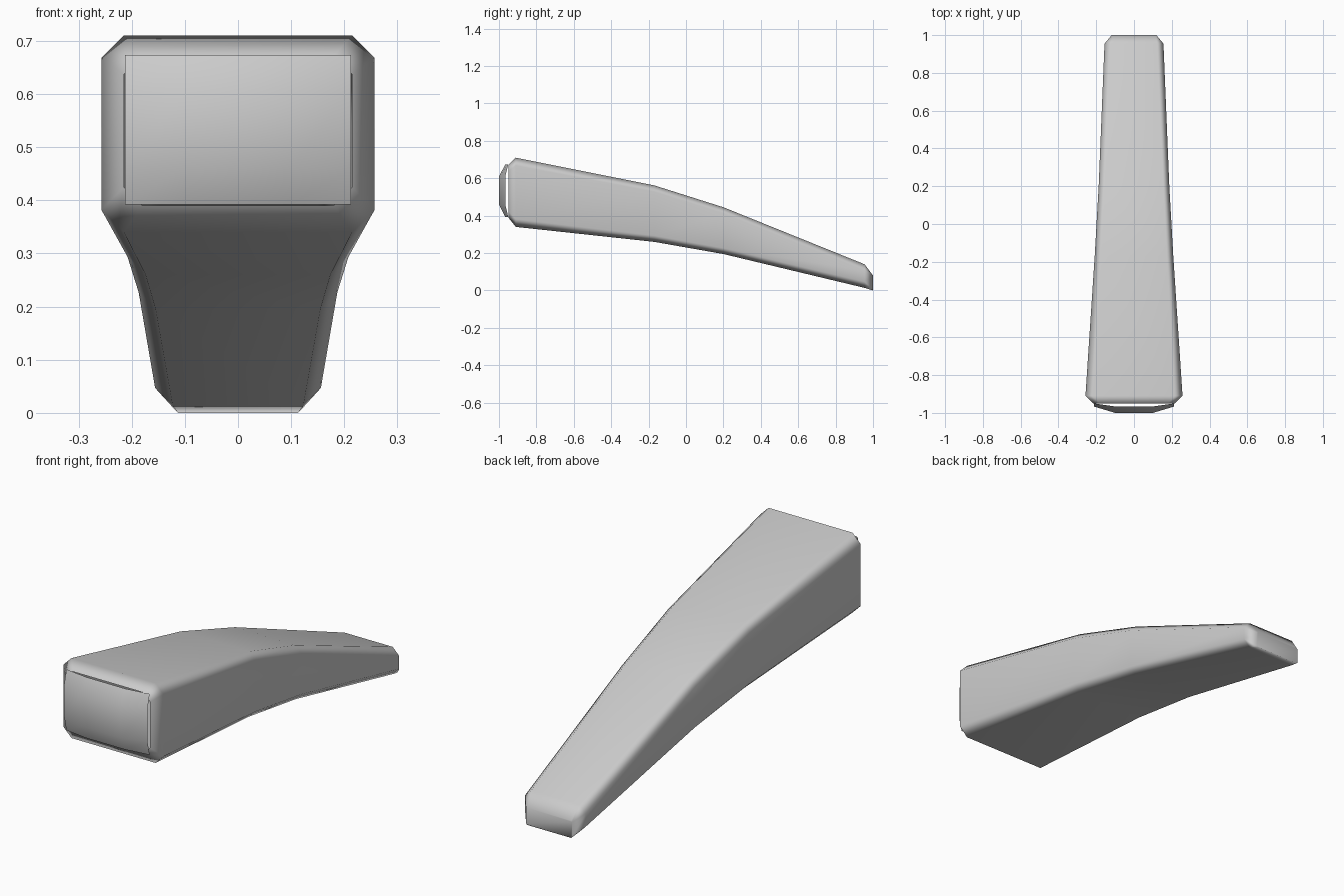
import bpy
import bmesh

cube = bpy.data.objects.get("Cube")
if cube:
    bpy.data.objects.remove(cube, do_unlink=True)

grey = bpy.data.materials.new("light grey")
grey.use_nodes = True
colour = (0.6, 0.6, 0.6, 1)
grey.diffuse_color = colour
grey.node_tree.nodes["Principled BSDF"].inputs["Base Color"].default_value = colour


def finish(bm, name):
    bmesh.ops.recalc_face_normals(bm, faces=bm.faces)
    mesh = bpy.data.meshes.new(name)
    bm.to_mesh(mesh)
    bm.free()
    mesh.materials.append(grey)
    for face in mesh.polygons:
        face.use_smooth = True
    obj = bpy.data.objects.new(name, mesh)
    bpy.context.collection.objects.link(obj)
    return obj


def section(bm, y, half, low, high, cut):
    """Rectangle with cut corners, across the handle."""
    inner = half - cut
    points = [(inner, low), (half, low + cut), (half, high - cut), (inner, high)]
    points += [(-x, z) for x, z in reversed(points)]
    return [bm.verts.new((x, y, z)) for x, z in points]


# Tapered, bent handle: y, half width, bottom, top, corner cut
stations = [
    (-0.95, 0.215, 0.39, 0.672, 0.035),
    (-0.91, 0.257, 0.34, 0.71, 0.042),
    (-0.17, 0.208, 0.26, 0.562, 0.034),
    (0.20, 0.187, 0.195, 0.445, 0.032),
    (0.955, 0.156, 0.014, 0.14, 0.033),
    (1.00, 0.118, 0.0, 0.08, 0.005),
]
bm = bmesh.new()
rings = [section(bm, *s) for s in stations]
for a, b in zip(rings, rings[1:]):
    for i in range(len(a)):
        j = (i + 1) % len(a)
        bm.faces.new((a[i], a[j], b[j], b[i]))
bm.faces.new(rings[-1])
handle = finish(bm, "handle")
normals = handle.modifiers.new("flat sides", "WEIGHTED_NORMAL")
normals.keep_sharp = True

# Shallow domed plate in the open front end
bm = bmesh.new()
columns = (-0.213, -0.1, 0.1, 0.213)
rows = (0.392, 0.46, 0.61, 0.674)
depths = (-0.95, -0.966, -1.0)
grid = []
for r, z in enumerate(rows):
    grid.append([bm.verts.new((x, depths[(r in (1, 2)) + (c in (1, 2))], z))
                 for c, x in enumerate(columns)])
for r in range(3):
    for c in range(3):
        bm.faces.new((grid[r][c], grid[r][c + 1], grid[r + 1][c + 1], grid[r + 1][c]))
cap = finish(bm, "end_plate")
# The plate is open, so make sure it faces forward
if cap.data.polygons[4].normal.y > 0:
    cap.data.flip_normals()
